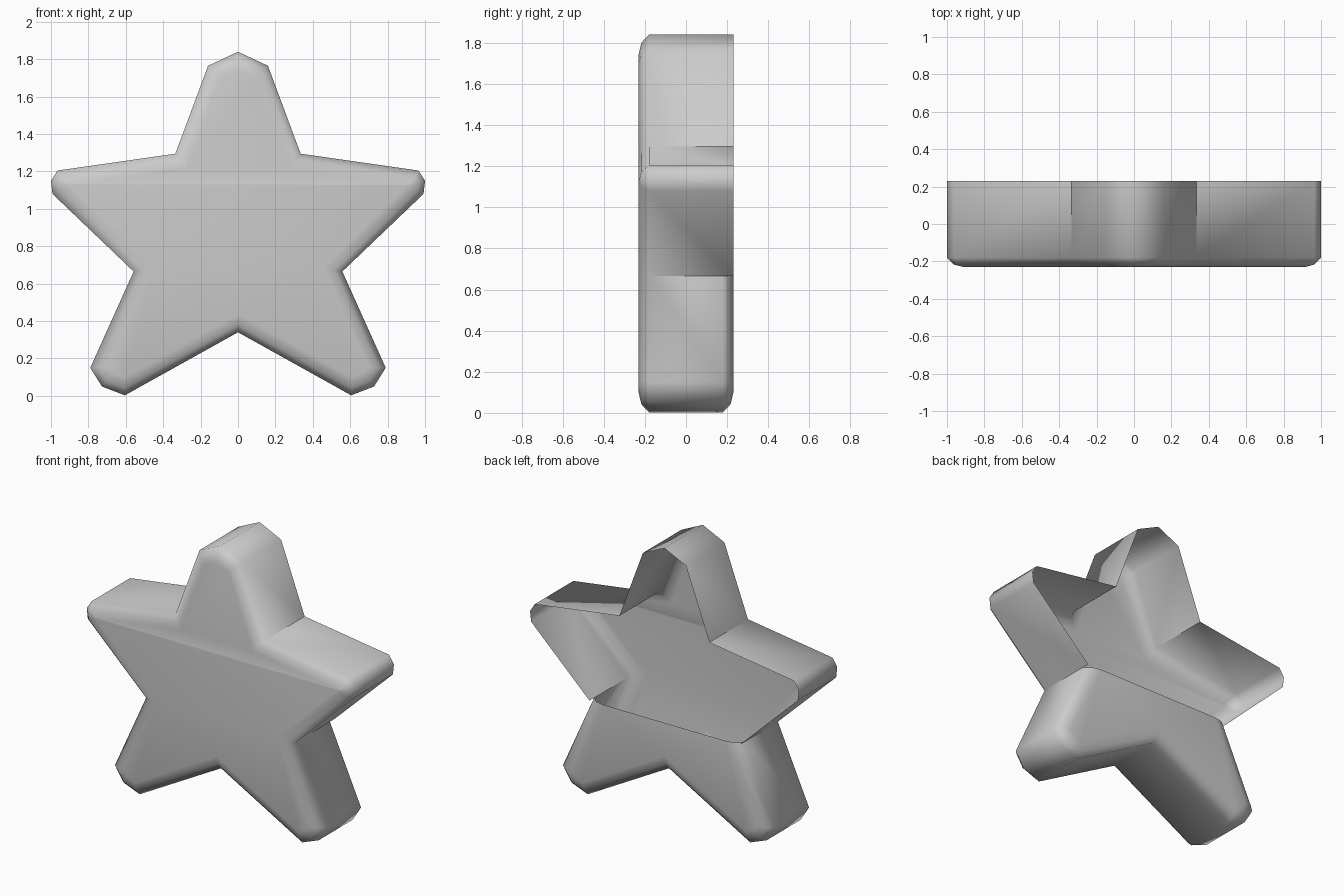
import bpy, bmesh, math
from mathutils import Vector

if "Cube" in bpy.data.objects:
    bpy.data.objects.remove(bpy.data.objects["Cube"])

# Star outline (x, z): right half from the top tip down, mirrored to the left
half = [(0.16, 1.765), (0.335, 1.295), (0.965, 1.205), (1.0, 1.15), (0.992, 1.08),
        (0.558, 0.665), (0.79, 0.15), (0.727, 0.05), (0.605, 0.003)]
NOTCH = 6
outline = [(0, 1.84)] + half + [(0, 0.34)] + [(-x, z) for x, z in reversed(half)]
outline = [Vector(p) for p in outline]
n = len(outline)


def inset(d):
    """Outline moved inward by d with mitred corners (clockwise loop)."""
    out = []
    for i, p in enumerate(outline):
        a = (p - outline[i - 1]).normalized()
        b = (outline[(i + 1) % n] - p).normalized()
        na, nb = Vector((a.y, -a.x)), Vector((b.y, -b.x))
        out.append(p + (na + nb) * d / (1 + na.dot(nb)))
    return out


bm = bmesh.new()


def row(points, y):
    return [bm.verts.new((p.x, y, p.y)) for p in points]


def strip(r0, r1):
    for i in range(len(r0) - 1):
        bm.faces.new((r0[i], r0[i + 1], r1[i + 1], r1[i]))


STEPS = [(0.0, 0.18), (0.035, 0.217), (0.085, 0.23)]

# Rounded front
front = [row(inset(d), -y) for d, y in STEPS]
for a, b in zip(front, front[1:]):
    strip(a + a[:1], b + b[:1])
bm.faces.new(front[-1])

# Rounded back cover over the two legs, ending on a straight line between side notches
last = n - NOTCH
back = []
for d, y in STEPS:
    pts = inset(d)[NOTCH:last + 1]
    for k in (0, -1):
        pts[k].y = 0.665
    back.append(row(pts, y))
for a, b in zip(back, back[1:]):
    strip(a, b)
bm.faces.new(back[-1])

# Side walls: legs meet the cover, upper arms run to an open rim
strip(front[0][NOTCH:last + 1], back[0])
upper = [i % n for i in range(last, n + NOTCH + 1)]
rim = row([outline[i] for i in upper], 0.23)
strip([front[0][i] for i in upper], rim)

bmesh.ops.recalc_face_normals(bm, faces=bm.faces)
bmesh.ops.triangulate(bm, faces=[f for f in bm.faces if len(f.verts) > 4])
mesh = bpy.data.meshes.new("star_shell")
bm.to_mesh(mesh)
bm.free()
star = bpy.data.objects.new("star_shell", mesh)
bpy.context.collection.objects.link(star)
bpy.context.view_layer.objects.active = star
star.select_set(True)
bpy.ops.object.shade_smooth_by_angle(angle=math.radians(56))
